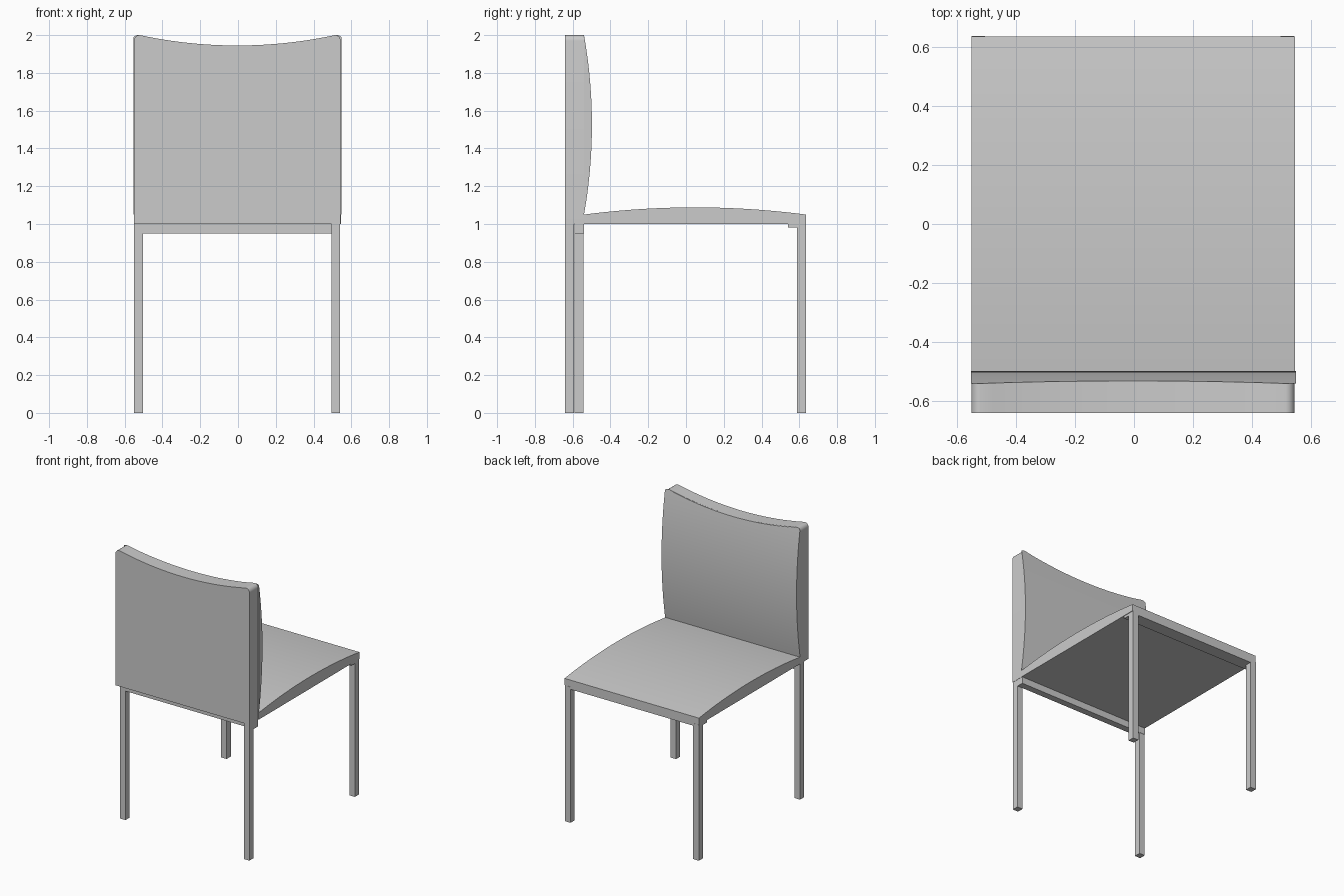
import bpy, bmesh, math
from mathutils import Vector

if "Cube" in bpy.data.objects:
    bpy.data.objects.remove(bpy.data.objects["Cube"], do_unlink=True)

grey = bpy.data.materials.new("soft grey")
grey.use_nodes = True
grey.diffuse_color = (0.6, 0.6, 0.6, 1)
grey.node_tree.nodes["Principled BSDF"].inputs["Base Color"].default_value = (0.6, 0.6, 0.6, 1)


def prism(name, axis, outline, start, end):
    """Extrude a closed outline along x (outline in y, z) or y (outline in x, z)."""
    bm = bmesh.new()
    place = (lambda p: (start, *p)) if axis == "x" else (lambda p: (p[0], start, p[1]))
    face = bm.faces.new([bm.verts.new(place(p)) for p in outline])
    grown = bmesh.ops.extrude_face_region(bm, geom=[face])["geom"]
    shift = Vector((end - start, 0, 0) if axis == "x" else (0, end - start, 0))
    bmesh.ops.translate(bm, vec=shift, verts=[v for v in grown if isinstance(v, bmesh.types.BMVert)])
    bmesh.ops.recalc_face_normals(bm, faces=bm.faces)
    mesh = bpy.data.meshes.new(name)
    bm.to_mesh(mesh)
    bm.free()
    mesh.materials.append(grey)
    obj = bpy.data.objects.new(name, mesh)
    bpy.context.collection.objects.link(obj)
    return obj


def box(name, x0, x1, y0, y1, z0, z1):
    return prism(name, "x", [(y0, z0), (y1, z0), (y1, z1), (y0, z1)], x0, x1)


def bow(a, b, offset, steps=24):
    """Circular arc from a to b, bulging sideways by offset (positive to the left)."""
    a, b = Vector(a), Vector(b)
    chord = b - a
    half, side = chord.length / 2, Vector((-chord.y, chord.x)).normalized()
    radius = (half ** 2 + offset ** 2) / (2 * abs(offset))
    sign = math.copysign(1, offset)
    sweep = math.asin(half / radius)
    middle, points = (a + b) / 2, []
    for i in range(steps + 1):
        t = sweep * (2 * i / steps - 1)
        rise = radius * math.cos(t) - (radius - abs(offset))
        points.append(tuple(middle + chord.normalized() * radius * math.sin(t) + side * rise * sign))
    return points


def back_outline(x0, x1, z0):
    """Backrest outline with rounded shoulders and a dipped top edge."""
    r = 0.03
    arcs = []
    for centre, first in ((x1 - r, 0), (x0 + r, 90)):
        arcs.append([(centre + r * math.cos(math.radians(first + k * 15)),
                      2 - r + r * math.sin(math.radians(first + k * 15))) for k in range(7)])
    dip = bow(arcs[0][-1], arcs[1][0], 0.055)
    return [(x0, z0), (x1, z0)] + arcs[0] + dip[1:-1] + arcs[1]


# Seat with crowned top
crown = bow((0.635, 1.05), (-0.54, 1.05), -0.038)
seat = prism("seat", "x", [(-0.54, 1.0), (0.635, 1.0)] + crown, -0.55, 0.545)

# Backrest panel
panel = prism("backrest_panel", "y", back_outline(-0.55, 0.543, 1.0), -0.64, -0.54)

# Backrest cushion, trimmed to the dipped top edge
swell = bow((-0.54, 1.05), (-0.54, 2.0), -0.042)
cushion = prism("backrest_cushion", "x", swell, -0.552, 0.548)
trim = prism("cushion_trim", "y", back_outline(-0.56, 0.555, 0.9), -0.7, -0.4)
trim.hide_render = True
trim.hide_viewport = True
cut = cushion.modifiers.new("trim", "BOOLEAN")
cut.operation, cut.solver, cut.object = "INTERSECT", "EXACT", trim
bpy.context.view_layer.update()
trimmed = bpy.data.meshes.new_from_object(cushion.evaluated_get(bpy.context.evaluated_depsgraph_get()))
cushion.modifiers.clear()
cushion.data = trimmed
bpy.data.objects.remove(trim, do_unlink=True)

# Legs: one rear leg sits flush with the panel, the other under the rail
for name, x, y, top in (("left_rear_leg", 0.495, -0.64, 1.0),
                        ("right_rear_leg", -0.55, -0.59, 0.95),
                        ("left_seat_leg", 0.495, 0.588, 1.0),
                        ("right_seat_leg", -0.55, 0.588, 1.0)):
    box(name, x, x + 0.046, y, y + 0.048, 0, top)

# Rails under the seat
box("rear_rail", -0.55, 0.541, -0.59, -0.54, 0.95, 1.0)
box("seat_edge_rail", -0.55, 0.541, 0.54, 0.635, 0.982, 1.0)

# Smooth the curved parts, keeping their edges sharp
bpy.ops.object.select_all(action="DESELECT")
for obj in (seat, panel, cushion):
    obj.select_set(True)
bpy.context.view_layer.objects.active = seat
bpy.ops.object.shade_smooth_by_angle(angle=math.radians(30))
